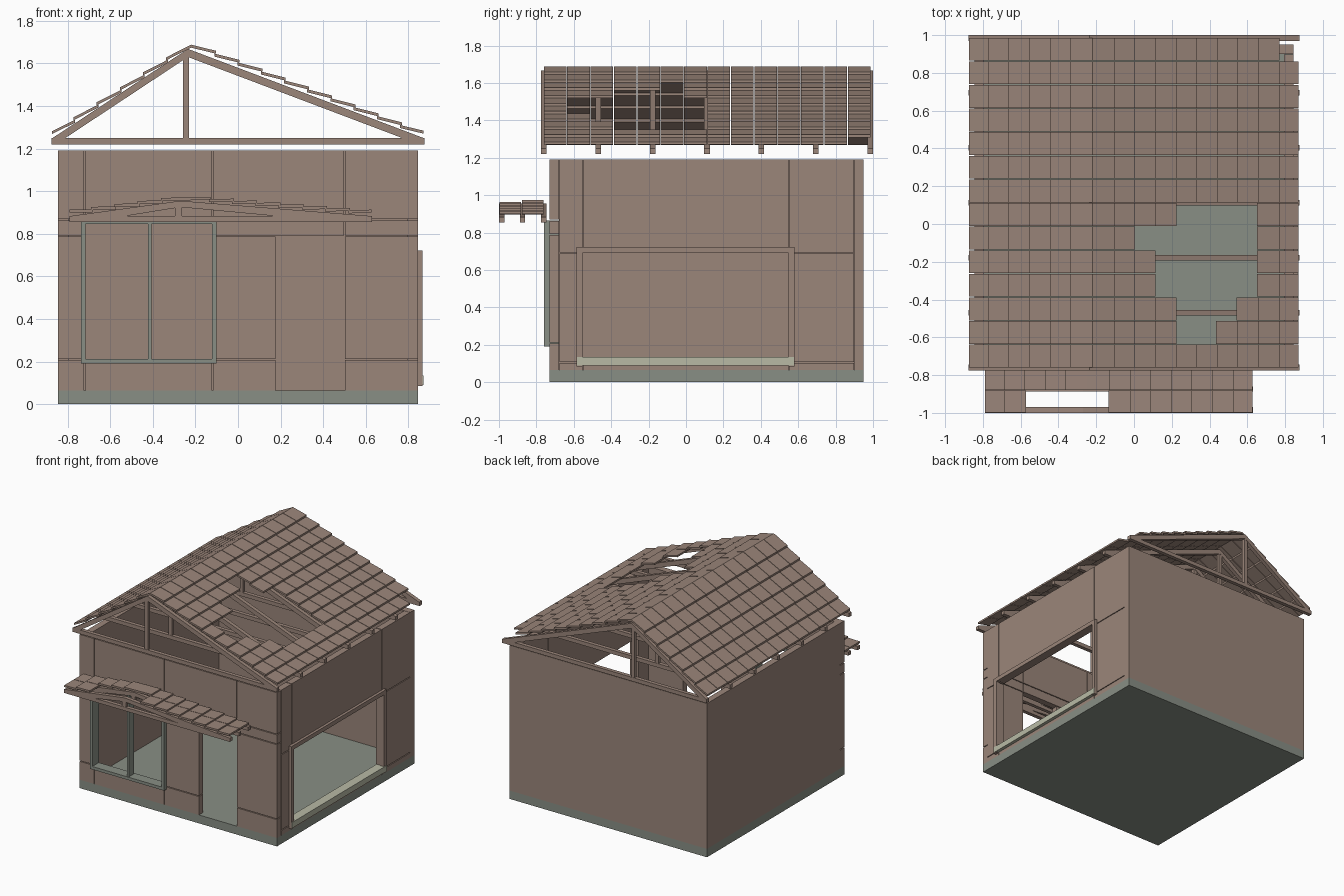
import bpy, bmesh

if "Cube" in bpy.data.objects:
    bpy.data.objects.remove(bpy.data.objects["Cube"])


def material(name, rgb):
    m = bpy.data.materials.new(name)
    m.diffuse_color = (*rgb, 1)
    m.use_nodes = True
    m.node_tree.nodes["Principled BSDF"].inputs["Base Color"].default_value = m.diffuse_color
    return m


BROWN = material("brown_timber", (0.328, 0.238, 0.195))
GREY = material("grey_green_stone", (0.25, 0.275, 0.235))
PALE = material("pale_sill", (0.48, 0.49, 0.376))


def part(name, mat, prisms):
    """One object from a list of (xz outline, y0, y1) prisms."""
    bm = bmesh.new()
    for pts, y0, y1 in prisms:
        a = [bm.verts.new((x, y0, z)) for x, z in pts]
        b = [bm.verts.new((x, y1, z)) for x, z in pts]
        bm.faces.new(a)
        bm.faces.new(b[::-1])
        for i in range(len(pts)):
            j = (i + 1) % len(pts)
            bm.faces.new((a[j], a[i], b[i], b[j]))
    bmesh.ops.recalc_face_normals(bm, faces=bm.faces)
    me = bpy.data.meshes.new(name)
    bm.to_mesh(me)
    bm.free()
    me.materials.append(mat)
    ob = bpy.data.objects.new(name, me)
    bpy.context.collection.objects.link(ob)
    return ob


def box(x0, x1, y0, y1, z0, z1):
    return ([(x0, z0), (x1, z0), (x1, z1), (x0, z1)], y0, y1)


G = 0.003  # half of the groove between wall panels


def panels(us, zs, skip):
    """Grid of (u0, u1, z0, z1) wall panels with open grooves between them."""
    out = []
    for i in range(len(us) - 1):
        for j in range(len(zs) - 1):
            if (i, j) in skip:
                continue
            u0 = us[i] + (G if i else 0)
            u1 = us[i + 1] - (G if i < len(us) - 2 else 0)
            z0 = zs[j] + (G if j else 0)
            z1 = zs[j + 1] - (G if j < len(zs) - 2 else 0)
            out.append((u0, u1, z0, z1))
    return out


# Floor slab
part("floor_slab", GREY, [box(-0.845, 0.845, -0.73, 0.95, 0, 0.065)])

# Plain back and left walls
part("back_wall", BROWN, [box(-0.845, 0.845, 0.9, 0.95, 0.065, 1.19)])
part("left_wall", BROWN, [box(-0.845, -0.795, -0.68, 0.9, 0.065, 1.19)])

# Front wall with window and door openings
front = panels([-0.845, -0.72, -0.12, 0.18, 0.5, 0.845],
               [0.065, 0.21, 0.79, 0.863],
               {(1, 1), (1, 2), (3, 0), (3, 1), (2, 2), (3, 2)})
front.append((-0.12 + G, 0.5 - G, 0.79 + G, 0.863))
front += panels([-0.845, -0.72, -0.12, 0.5, 0.845], [0.863 + 2 * G, 1.19], set())
part("front_wall", BROWN, [box(a, b, -0.73, -0.68, c, d) for a, b, c, d in front])

# Right wall with wide opening
side = panels([-0.68 + G, -0.55, 0.55, 0.9 - G], [0.065, 0.105, 0.69, 1.19], {(1, 1)})
part("right_wall", BROWN, [box(0.795, 0.845, a, b, c, d) for a, b, c, d in side])

# Front window frame with mullion
part("front_window_frame", GREY, [
    box(-0.738, -0.716, -0.76, -0.68, 0.19, 0.865),
    box(-0.122, -0.10, -0.76, -0.68, 0.19, 0.865),
    box(-0.716, -0.122, -0.76, -0.68, 0.19, 0.213),
    box(-0.716, -0.122, -0.76, -0.68, 0.845, 0.865),
    box(-0.422, -0.407, -0.755, -0.69, 0.213, 0.845)])

# Side window frame and sill
part("side_window_frame", BROWN, [
    box(0.835, 0.866, -0.585, -0.553, 0.085, 0.69),
    box(0.835, 0.866, 0.548, 0.58, 0.085, 0.69),
    box(0.835, 0.866, -0.585, 0.58, 0.69, 0.722)])
part("side_window_sill", PALE, [box(0.80, 0.87, -0.583, 0.578, 0.09, 0.135)])

# Main roof trusses
trusses = []
for i in range(7):
    y0 = -0.775 + i * (1.745 / 6)
    y1 = y0 + 0.03
    trusses += [
        box(-0.875, 0.875, y0, y1, 1.22, 1.25),
        box(-0.258, -0.23, y0 + 0.002, y1 - 0.002, 1.25, 1.64),
        ([(-0.235, 1.668), (-0.87, 1.25), (-0.81, 1.25), (-0.235, 1.63)], y0, y1),
        ([(-0.235, 1.668), (0.87, 1.25), (0.77, 1.25), (-0.235, 1.63)], y0, y1)]
part("roof_trusses", BROWN, trusses)

PITCH = 0.109


def tiles(ridge_x, ridge_z, side, slope, cols, y0, dy, rows, missing, lift):
    """Overlapping tiles down one slope; the lower end of each is raised."""
    out = []
    t = 0.014
    for k in range(cols):
        xa = k * PITCH
        xb = xa + PITCH + (0.008 if k < cols - 1 else 0)
        za = ridge_z - slope * xa
        zb = ridge_z - slope * xb + lift
        pts = [(ridge_x + side * xa, za), (ridge_x + side * xb, zb),
               (ridge_x + side * xb, zb + t), (ridge_x + side * xa, za + t)]
        for r in range(rows):
            if (r, k) not in missing:
                out.append((pts, y0 + r * dy + 0.002, y0 + (r + 1) * dy - 0.002))
    return out


# Main roof tiles, with the hole: row -> first and last missing column
hole = {1: (4, 6), 2: (4, 7), 3: (3, 8), 4: (3, 8), 5: (2, 8), 6: (4, 8), 13: (9, 10)}
gone = {(r, k) for r, (a, b) in hole.items() for k in range(a, b)}
part("roof_tiles_right", BROWN,
     tiles(-0.22, 1.674, 1, 0.385, 10, -0.762, 0.125, 14, gone, 0.016))
part("roof_tiles_left", BROWN,
     tiles(-0.22, 1.674, -1, 0.646, 6, -0.762, 0.125, 14, set(), 0.016))

# Awning trusses
awning = []
for y0, y1 in ((-1, -0.97), (-0.888, -0.86), (-0.775, -0.745)):
    awning += [
        box(-0.79, 0.63, y0, y1, 0.855, 0.883),
        box(-0.295, -0.262, y0 + 0.002, y1 - 0.002, 0.883, 0.93),
        ([(-0.27, 0.955), (-0.79, 0.883), (-0.53, 0.883), (-0.27, 0.925)], y0, y1),
        ([(-0.27, 0.955), (0.63, 0.883), (0.18, 0.883), (-0.27, 0.925)], y0, y1)]
part("awning_trusses", BROWN, awning)

# Awning tiles, with the front gap at the ridge
part("awning_tiles_left", BROWN,
     tiles(-0.245, 0.957, -1, 0.128, 5, -1.0, 0.12, 2, {(0, 0), (0, 1), (0, 2)}, 0.012))
part("awning_tiles_right", BROWN,
     tiles(-0.245, 0.957, 1, 0.08, 8, -1.0, 0.12, 2, {(0, 0)}, 0.012))
